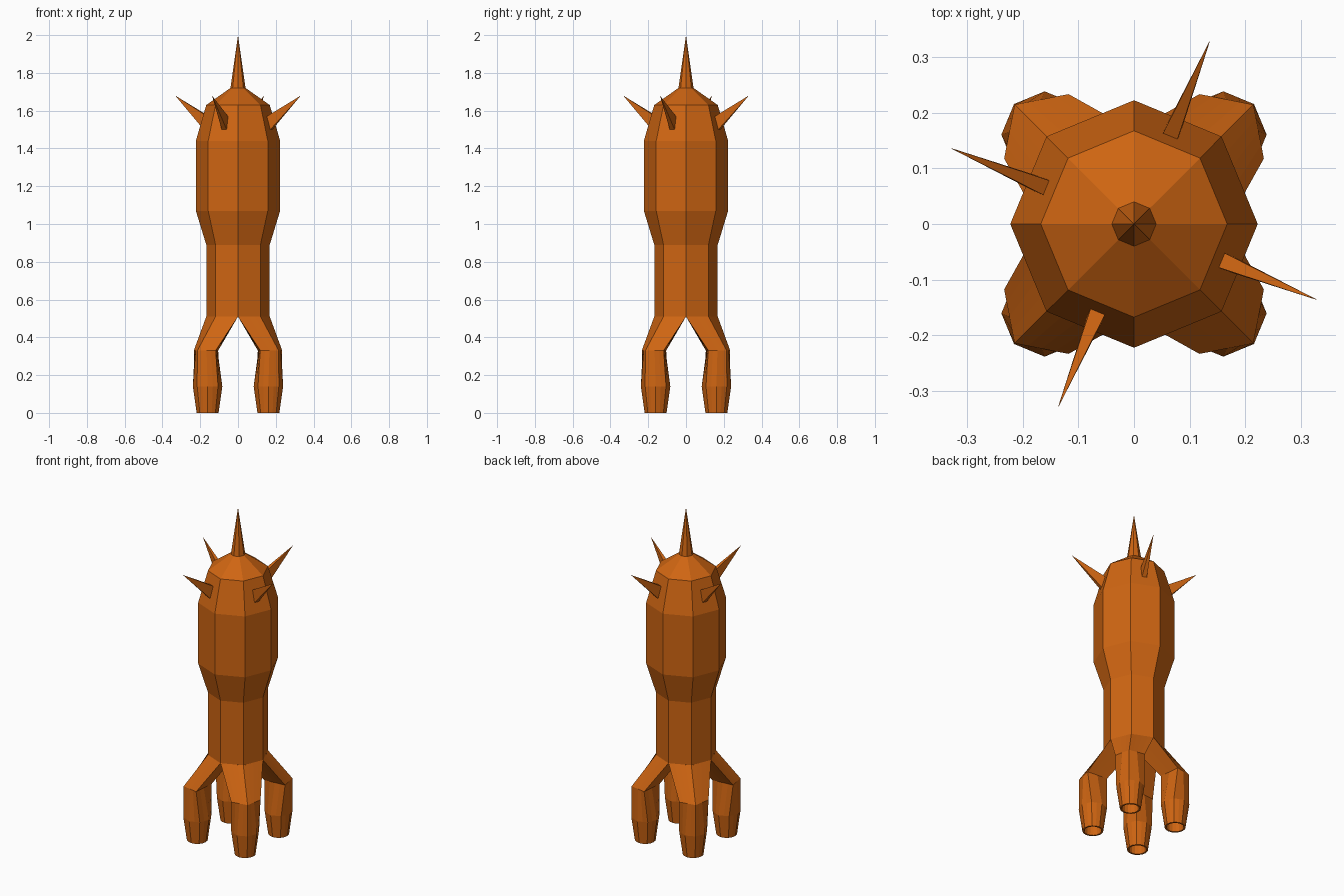
import bpy
from math import sin, cos, radians, pi
from mathutils import Vector, Matrix

if "Cube" in bpy.data.objects:
    bpy.data.objects.remove(bpy.data.objects["Cube"])

orange = bpy.data.materials.new("orange")
orange.diffuse_color = (0.62, 0.13, 0.006, 1)
orange.use_nodes = True
orange.node_tree.nodes["Principled BSDF"].inputs["Base Color"].default_value = orange.diffuse_color


def make(name, verts, faces, turn=0):
    me = bpy.data.meshes.new(name)
    me.from_pydata(verts, [], faces)
    me.transform(Matrix.Rotation(turn, 4, 'Z'))
    me.materials.append(orange)
    ob = bpy.data.objects.new(name, me)
    bpy.context.collection.objects.link(ob)
    return ob


def loft(rings):
    """Join rings of equal count with quads; returns verts, faces."""
    n = len(rings[0])
    verts = [v for r in rings for v in r]
    faces = [(j * n + i, j * n + (i + 1) % n, (j + 1) * n + (i + 1) % n, (j + 1) * n + i)
             for j in range(len(rings) - 1) for i in range(n)]
    return verts, faces


def circle(r, z, n=8, c=0.0, start=0.0):
    return [(c + r * cos(start + 2 * pi * i / n), c + r * sin(start + 2 * pi * i / n), z)
            for i in range(n)]


def subdivide(corners, k):
    """Split each side of a closed polygon into k equal pieces."""
    out = []
    for i, p in enumerate(corners):
        a, b = Vector(p), Vector(corners[(i + 1) % len(corners)])
        out += [tuple(a.lerp(b, t / k)) for t in range(k)]
    return out


# Octagonal body
profile = [(0.168, 0.51), (0.168, 0.89), (0.223, 1.07), (0.223, 1.44), (0.168, 1.63), (0.04, 1.72)]
verts, faces = loft([circle(r, z) for r, z in profile])
make("body", verts, faces)

# Top spike
verts = circle(0.04, 1.72) + [(0, 0, 2.0)]
make("top_spike", verts, [(i, (i + 1) % 8, 8) for i in range(8)])

# Four side spikes growing from alternate faces of the shoulder
for k in range(4):
    base = [(0.191, -0.014, 1.50), (0.191, 0.014, 1.50), (0.171, 0.014, 1.57), (0.171, -0.014, 1.57)]
    make(f"side_spike_{k + 1}", base + [(0.36, 0, 1.68)],
         [(i, (i + 1) % 4, 4) for i in range(4)], radians(-22.5 + 90 * k))

# Four legs: quarter of the body blends into a round, hollow foot
c, start = 0.161, radians(-135)
hip = [(0, 0, 0.51), (0.168, 0, 0.51), (0.119, 0.119, 0.51), (0, 0.168, 0.51)]
knee = [(0.105, 0.105, 0.33), (0.234, 0.118, 0.33), (0.215, 0.215, 0.33), (0.118, 0.234, 0.33)]
for k in range(4):
    rings = [circle(0.044, 0.1, 16, c, start),      # inside of the hollow
             circle(0.048, 0.0, 16, c, start),
             circle(0.058, 0.0, 16, c, start),      # rim
             subdivide(circle(0.078, 0.14, 8, c, start), 2),
             subdivide(knee, 4),
             subdivide(hip, 4)]
    verts, faces = loft(rings)
    faces.append(tuple(reversed(range(16))))
    make(f"leg_{k + 1}", verts, faces, radians(90 * k))
